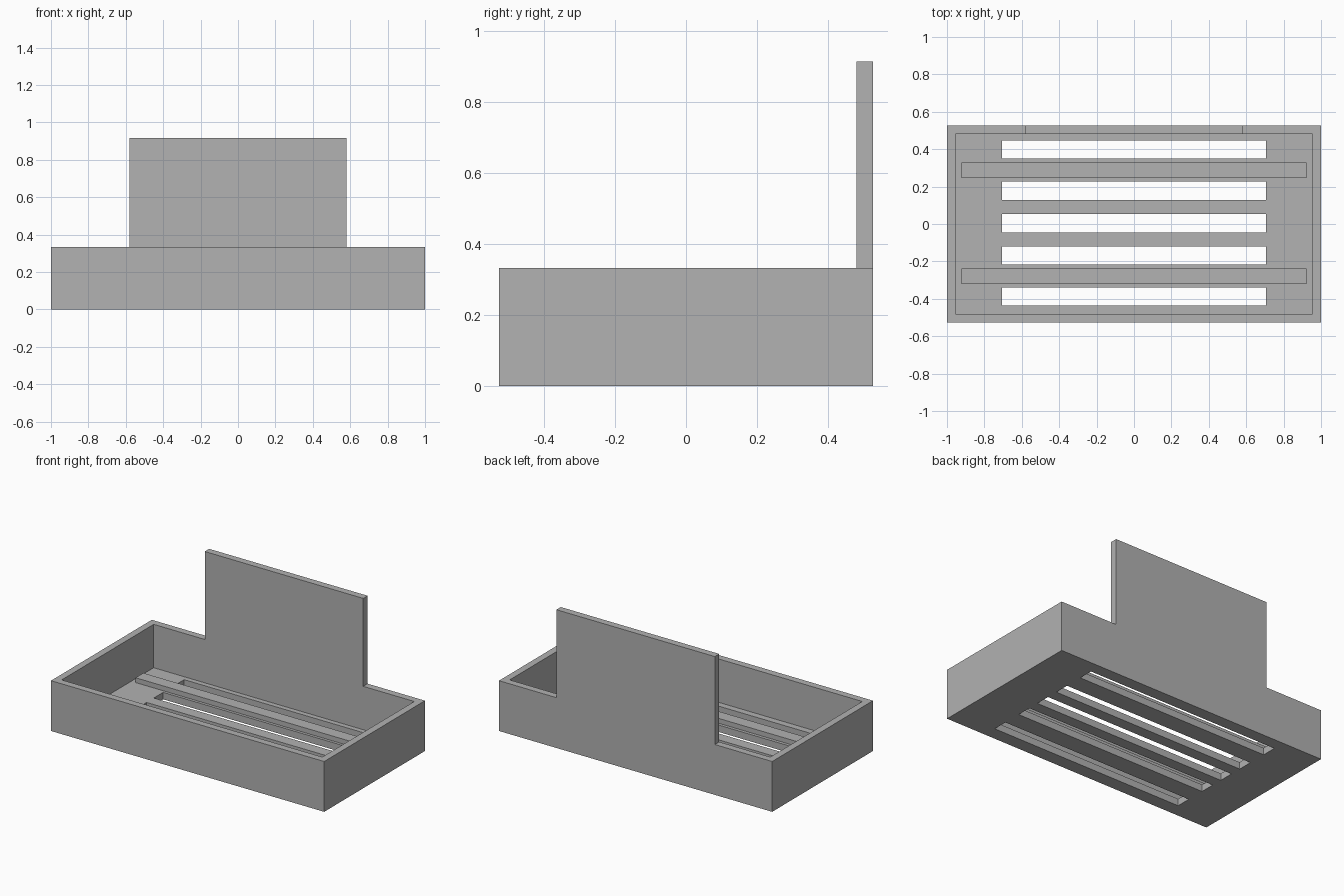
import bpy, bmesh

if "Cube" in bpy.data.objects:
    bpy.data.objects.remove(bpy.data.objects["Cube"])

grey = bpy.data.materials.new("plain grey")
grey.diffuse_color = (0.445, 0.445, 0.445, 1)
grey.use_nodes = True
grey.node_tree.nodes["Principled BSDF"].inputs["Base Color"].default_value = grey.diffuse_color

W, D, H = 1.0, 0.527, 0.333      # half width, half depth, tray height
T = 0.046                        # wall and floor thickness
PANEL_W, PANEL_H = 0.58, 0.915   # raised back panel


def finish(name, bm):
    bmesh.ops.recalc_face_normals(bm, faces=bm.faces)
    mesh = bpy.data.meshes.new(name)
    bm.to_mesh(mesh)
    bm.free()
    mesh.materials.append(grey)
    obj = bpy.data.objects.new(name, mesh)
    bpy.context.collection.objects.link(obj)
    return obj


def add_box(bm, x0, x1, y0, y1, z0, z1):
    verts = bmesh.ops.create_cube(bm, size=1)["verts"]
    for v in verts:
        v.co = ((x0 + x1) / 2 + v.co.x * (x1 - x0),
                (y0 + y1) / 2 + v.co.y * (y1 - y0),
                (z0 + z1) / 2 + v.co.z * (z1 - z0))


# Tray block with the back panel in one outline, extruded front to back
bm = bmesh.new()
add_box(bm, -W, W, -D, D, 0, H)
tray = finish("tray", bm)

bm = bmesh.new()
add_box(bm, -PANEL_W, PANEL_W, D - T, D, H - 0.1, PANEL_H)
panel = finish("back_panel_helper", bm)

# Hollow interior and five drain slots
bm = bmesh.new()
add_box(bm, -W + T, W - T, -D + T, D - T, T, H + 0.2)
hollow = finish("hollow_cutter", bm)

bm = bmesh.new()
for y in (-0.388, -0.168, 0.004, 0.178, 0.398):
    add_box(bm, -0.707, 0.707, y - 0.049, y + 0.049, -0.1, T + 0.1)
slots = finish("slot_cutter", bm)

for helper, op in ((hollow, "DIFFERENCE"), (slots, "DIFFERENCE"), (panel, "UNION")):
    mod = tray.modifiers.new(helper.name, "BOOLEAN")
    mod.operation = op
    mod.object = helper
    mod.solver = "EXACT"
    bpy.context.view_layer.objects.active = tray
    bpy.ops.object.modifier_apply(modifier=mod.name)
    bpy.data.objects.remove(helper)

# Raised support ribs on the floor
for name, y in (("front_rib", -0.279), ("back_rib", 0.287)):
    bm = bmesh.new()
    add_box(bm, -0.922, 0.922, y - 0.041, y + 0.041, T - 0.005, T + 0.032)
    finish(name, bm)
